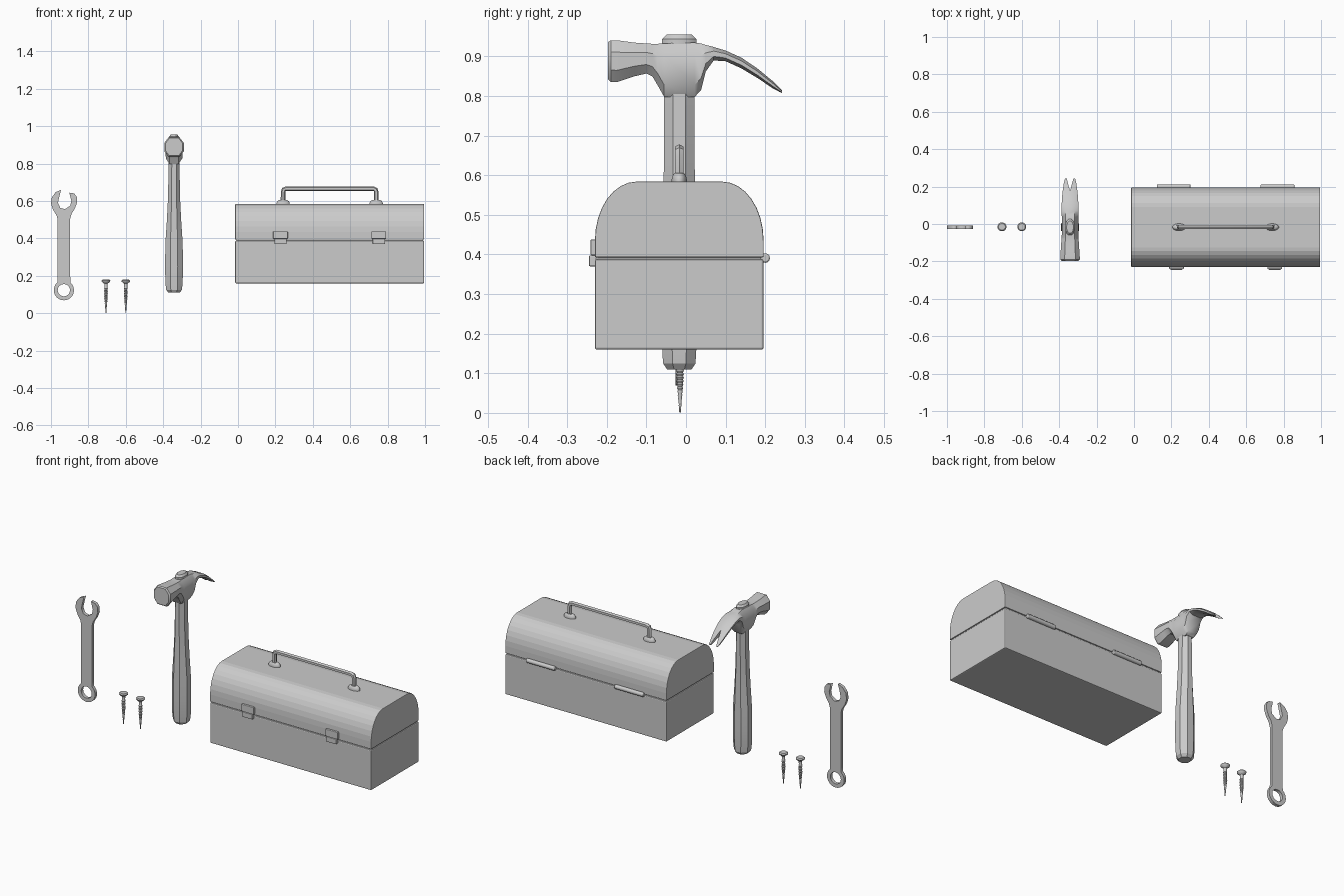
import bpy, bmesh, math
from mathutils import Matrix, Vector

if "Cube" in bpy.data.objects:
    bpy.data.objects.remove(bpy.data.objects["Cube"])

YC = -0.017      # shared centre line of all parts
BX = 0.49        # toolbox centre x
HX = -0.342      # hammer centre x


def finish(name, bm, angle=None, bevel=0):
    bmesh.ops.recalc_face_normals(bm, faces=bm.faces)
    me = bpy.data.meshes.new(name)
    bm.to_mesh(me)
    bm.free()
    ob = bpy.data.objects.new(name, me)
    bpy.context.collection.objects.link(ob)
    if bevel:
        m = ob.modifiers.new("bevel", 'BEVEL')
        m.width, m.segments, m.limit_method = bevel, 2, 'ANGLE'
        m.angle_limit = math.radians(40)
    if angle:
        activate(ob)
        bpy.ops.object.shade_smooth_by_angle(angle=math.radians(angle))
    return ob


def activate(ob):
    bpy.ops.object.select_all(action='DESELECT')
    ob.select_set(True)
    bpy.context.view_layer.objects.active = ob


def loft(name, rings, angle=None, bevel=0):
    """Skin a list of equal-length point rings and cap both ends."""
    bm = bmesh.new()
    vs = [[bm.verts.new(p) for p in r] for r in rings]
    n = len(vs[0])
    for a, b in zip(vs, vs[1:]):
        for i in range(n):
            j = (i + 1) % n
            bm.faces.new((a[i], a[j], b[j], b[i]))
    bm.faces.new(vs[0])
    bm.faces.new(vs[-1])
    return finish(name, bm, angle, bevel)


def ring(cx, cy, z, rx, ry, n):
    k = 1 / math.cos(math.pi / n)
    return [(cx + rx * k * math.cos((i + .5) * math.tau / n),
             cy + ry * k * math.sin((i + .5) * math.tau / n), z) for i in range(n)]


def box(name, lo, hi, bevel=0.003):
    (x0, y0, z0), (x1, y1, z1) = lo, hi
    sec = [(y0, z0), (y1, z0), (y1, z1), (y0, z1)]
    return loft(name, [[(x, y, z) for y, z in sec] for x in (x0, x1)], None, bevel)


def curve(name, dims, splines, cyclic):
    cu = bpy.data.curves.new(name, 'CURVE')
    cu.dimensions = dims
    for pts in splines:
        s = cu.splines.new('POLY')
        s.points.add(len(pts) - 1)
        for p, c in zip(s.points, pts):
            p.co = (*c, 1)
        s.use_cyclic_u = cyclic
    ob = bpy.data.objects.new(name, cu)
    bpy.context.collection.objects.link(ob)
    return ob


# Toolbox: base, recessed seam, arched lid
X0, X1, Y0, Y1 = -0.015, 0.995, -0.230, 0.196
box("toolbox_base", (X0, Y0, 0.16), (X1, Y1, 0.388), 0.005)
box("toolbox_seam", (X0 + .006, Y0 + .006, 0.38), (X1 - .006, Y1 - .006, 0.40), 0)
arch = []
for k in range(9):
    t = k / 8 * math.pi / 2
    arch.append((0.108 + 0.105 * math.cos(t), 0.435 + 0.149 * math.sin(t)))
half = [(0.213, 0.393)] + arch
lid = [(YC + a, z) for a, z in half] + [(YC - a, z) for a, z in reversed(half)]
loft("toolbox_lid", [[(x, y, z) for y, z in lid] for x in (X0, X1)], None, 0.003)

for s, side in ((-1, "left"), (1, "right")):
    # Latches: upper plate and lower clip
    lx = BX + s * 0.263
    box("latch_plate_" + side, (lx - .039, -.241, .398), (lx + .039, -.226, .438))
    box("latch_clip_" + side, (lx - .033, -.245, .370), (lx + .033, -.226, .398))
    # Hinge barrels at the back
    hx = BX + s * 0.277
    bm = bmesh.new()
    bmesh.ops.create_cone(bm, cap_ends=True, segments=12, radius1=.012, radius2=.012, depth=.18,
                          matrix=Matrix.Translation((hx, .2, .391)) @ Matrix.Rotation(math.pi / 2, 4, 'Y'))
    finish("hinge_" + side, bm, 40, 0.004)
    # Domed handle feet
    fx = BX + s * 0.249
    loft("handle_foot_" + side, [ring(fx, YC, z, .035 * k, .019 * k, 16)
         for z, k in ((.578, 1), (.59, 1), (.599, .88), (.606, .6))], 40)

# Carrying handle: bent rod
path = []
for s in (-1, 1):
    leg = [(BX + s * .249, YC, .595), (BX + s * .249, YC, .648),
           (BX + s * .245, YC, .661), (BX + s * .232, YC, .666)]
    path += leg if s < 0 else leg[::-1]
h = curve("carrying_handle", '3D', [path], False)
h.data.bevel_depth, h.data.bevel_resolution, h.data.use_fill_caps = 0.0125, 1, True
activate(h)
bpy.ops.object.convert(target='MESH')
bpy.ops.object.shade_smooth_by_angle(angle=math.radians(40))

# Hammer handle: octagonal, swelling grip
grip = [(.11, .030, .031), (.125, .042, .041), (.16, .046, .043), (.25, .048, .044), (.38, .046, .043),
        (.50, .038, .041), (.62, .032, .039), (.81, .029, .038), (.93, .024, .034)]
loft("hammer_handle", [ring(HX, YC, z, rx, ry, 8) for z, rx, ry in grip], 25)
loft("hammer_handle_top", [ring(HX, YC, z, rx, ry, 12) for z, rx, ry in
     ((.92, .026, .043), (.944, .026, .043), (.955, .018, .032))], 30)

# Hammer head: chamfered sections (y, bottom, top, half width) from face to claw
secs = [(-.197, .842, .936, .046), (-.190, .836, .941, .052), (-.175, .835, .941, .052),
        (-.13, .850, .935, .049), (-.10, .857, .933, .047), (-.085, .850, .932, .046), (-.072, .828, .932, .045),
        (-.055, .798, .933, .044), (.022, .798, .935, .044), (.038, .815, .933, .044),
        (.05, .862, .929, .045), (.07, .890, .924, .045), (.10, .888, .915, .045),
        (.14, .870, .897, .043), (.18, .846, .870, .039), (.22, .819, .837, .033), (.243, .807, .814, .027)]
rings = []
for y, lo, hi, w in secs:
    c = min(.3 * (hi - lo), .03)
    right = [(.55 * w, hi), (w, hi - c), (w, lo + c), (.55 * w, lo)]
    rings.append([(HX + a, y, z) for a, z in right] + [(HX - a, y, z) for a, z in reversed(right)])
head = loft("hammer_head", rings, 35)

# V notch that splits the claw
tri = [(0, .175), (.022, .26), (-.022, .26)]
cutter = loft("claw_notch_cutter", [[(HX + x, y, z) for x, y in tri] for z in (.75, .95)])
cutter.hide_render = True
activate(head)
m = head.modifiers.new("notch", 'BOOLEAN')
m.operation, m.object, m.solver = 'DIFFERENCE', cutter, 'EXACT'
bpy.ops.object.modifier_apply(modifier="notch")
bpy.data.objects.remove(cutter)

# Wrench: flat outline with open jaw, shaft, and ring end
WX, RZ = -0.931, 0.123
out = [(-.964, .50), (-.970, .522), (-.990, .555), (-1.0, .588), (-.995, .62), (-.975, .647), (-.946, .659),
       (-.955, .625), (-.963, .590), (-.950, .563), (-.925, .556), (-.897, .575), (-.891, .600), (-.902, .645),
       (-.875, .640), (-.861, .620), (-.860, .592), (-.872, .560), (-.890, .532), (-.897, .505), (-.897, .20)]
out += [(WX + .054 * math.cos(a), RZ + .054 * math.sin(a))
        for a in (math.radians(50 - i * 280 / 20) for i in range(21))]
out.append((-.964, .20))
hole = [(WX + .033 * math.cos(i * math.tau / 16), RZ + .033 * math.sin(i * math.tau / 16)) for i in range(16)]
w = curve("wrench", '2D', [[(x, z, 0) for x, z in o] for o in (out, hole)], True)
w.data.fill_mode, w.data.extrude = 'BOTH', 0.009
w.location.y = YC
w.rotation_euler.x = math.pi / 2
activate(w)
bpy.ops.object.convert(target='MESH')

# Screws: pointed threaded shank with a countersunk head
N = 14
prof = [(.0006, .002)]
for i in range(N):
    z, r = .014 + i * .0088, .0035 + .0065 * min(1, i / 8)
    prof += [(z, r * .72), (z + .0044, r)]
prof += [(.138, .008), (.158, .009), (.168, .022), (.174, .0235), (.179, .018)]
for x, side in ((-.706, "left"), (-.60, "right")):
    loft("screw_" + side, [ring(x, -.015, z, r, r, 12) for z, r in prof], 40)
